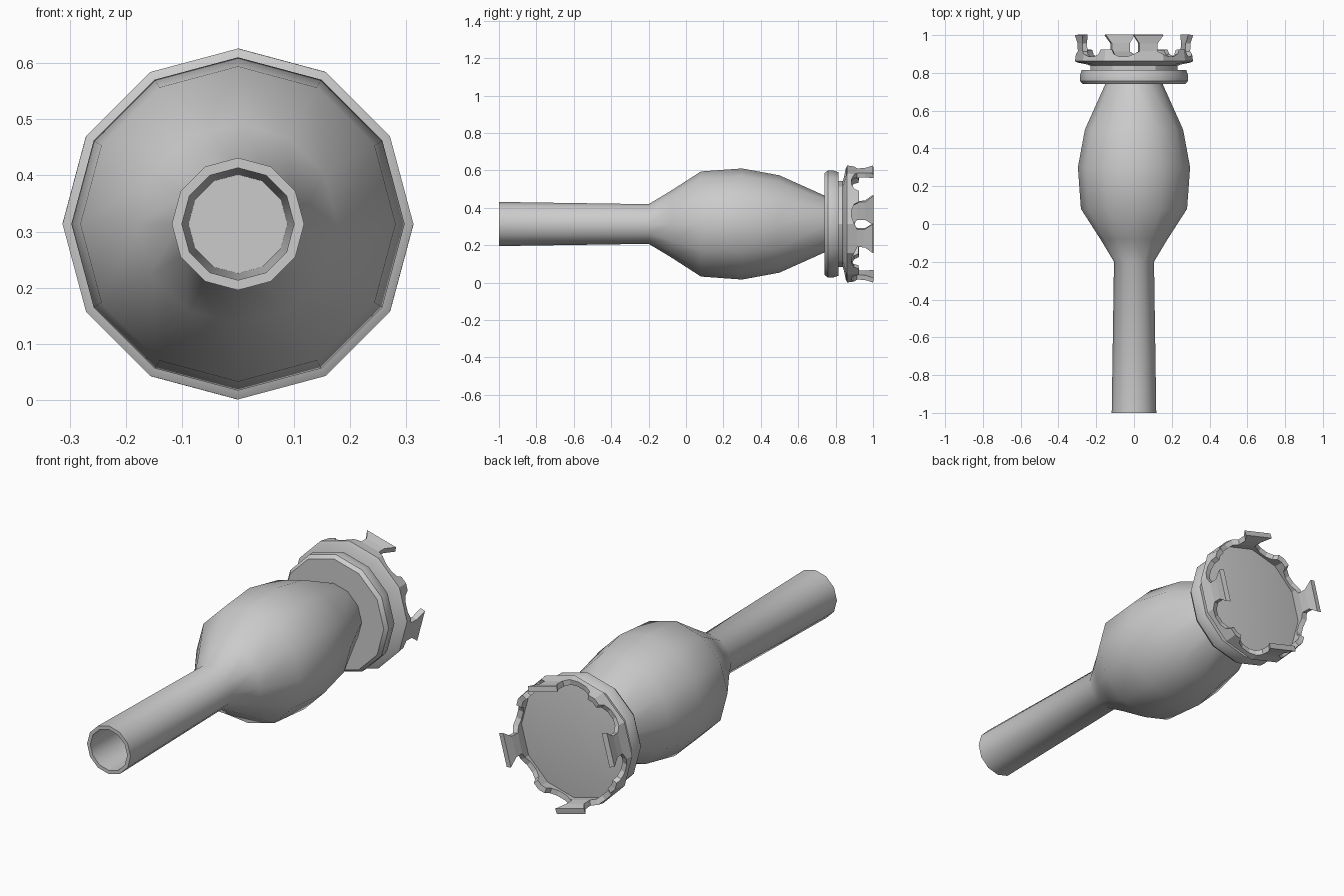
import bpy, bmesh, math

if "Cube" in bpy.data.objects:
    bpy.data.objects.remove(bpy.data.objects["Cube"])

SIDES = 12
CZ = 0.3135


def finish(name, bm, angle):
    bmesh.ops.remove_doubles(bm, verts=bm.verts, dist=0.0005)
    bmesh.ops.recalc_face_normals(bm, faces=bm.faces)
    me = bpy.data.meshes.new(name)
    bm.to_mesh(me)
    bm.free()
    ob = bpy.data.objects.new(name, me)
    bpy.context.collection.objects.link(ob)
    bpy.ops.object.select_all(action='DESELECT')
    ob.select_set(True)
    bpy.context.view_layer.objects.active = ob
    if angle:
        bpy.ops.object.shade_smooth_by_angle(angle=math.radians(angle))
    return ob


def lathe(name, profile, angle):
    """Turn (radius, y) points about the long axis; both ends are capped."""
    bm = bmesh.new()
    rings = []
    for r, y in profile:
        rings.append([bm.verts.new((r * math.cos(2 * math.pi * i / SIDES), y,
                                    CZ + r * math.sin(2 * math.pi * i / SIDES)))
                      for i in range(SIDES)])
    for a, b in zip(rings, rings[1:]):
        for i in range(SIDES):
            j = (i + 1) % SIDES
            bm.faces.new((a[i], a[j], b[j], b[i]))
    bm.faces.new(rings[0])
    bm.faces.new(rings[-1])
    return finish(name, bm, angle)


# Hollow tube swelling into the bulb
lathe("tube_and_bulb", [
    (0.088, -0.25), (0.1, -1), (0.118, -1), (0.106, -0.2), (0.178, -0.08),
    (0.281, 0.08), (0.297, 0.3), (0.26, 0.5), (0.15, 0.745)], 40)

# Rounded collar ring
lathe("collar", [(0.272, 0.74), (0.286, 0.758), (0.287, 0.785), (0.277, 0.815)], 30)

# Neck and flange carrying the crown
lathe("neck_flange", [
    (0.23, 0.81), (0.23, 0.838), (0.25, 0.845), (0.3, 0.855), (0.312, 0.862),
    (0.29, 0.866)], 30)


def wall_point(deg, y):
    """Point on the slightly waisted 12-sided crown wall."""
    r = 0.303 + 0.010 * min(1, abs(y - 0.93) / 0.07)
    step = 360 / SIDES
    k = math.floor(deg / step + 1e-6)
    half = math.radians(step / 2)
    off = math.radians(deg - (k + 0.5) * step)
    r *= math.cos(half) / math.cos(off)
    a = math.radians(deg)
    return (r * math.cos(a), y, CZ + r * math.sin(a))


# Crown: four flared teeth with a short tooth in each gap
crown = bmesh.new()
half_band = [(9.5, 0.915), (15, 0.9), (22, 0.886), (30, 0.886), (36, 0.9),
             (38.5, 0.925), (45, 0.925)]
band = [(-a, y) for a, y in reversed(half_band)] + half_band
waist = [(-15, 1.0), (-9.5, 0.955), (-9.5, 0.915), (9.5, 0.915), (9.5, 0.955), (15, 1.0)]
for centre in (75, 165, 255, 345):
    quads = [[(a, 0.862), (b, 0.862), (b, yb), (a, ya)]
             for (a, ya), (b, yb) in zip(band, band[1:])]
    quads.append([waist[1], waist[2], waist[3], waist[4]])
    quads.append([waist[0], waist[1], waist[4], waist[5]])
    for q in quads:
        crown.faces.new([crown.verts.new(wall_point(centre + a, y)) for a, y in q])
ob = finish("crown", crown, 0)
mod = ob.modifiers.new("thickness", 'SOLIDIFY')
mod.thickness = 0.026
mod.offset = -1
mod.use_even_offset = True
